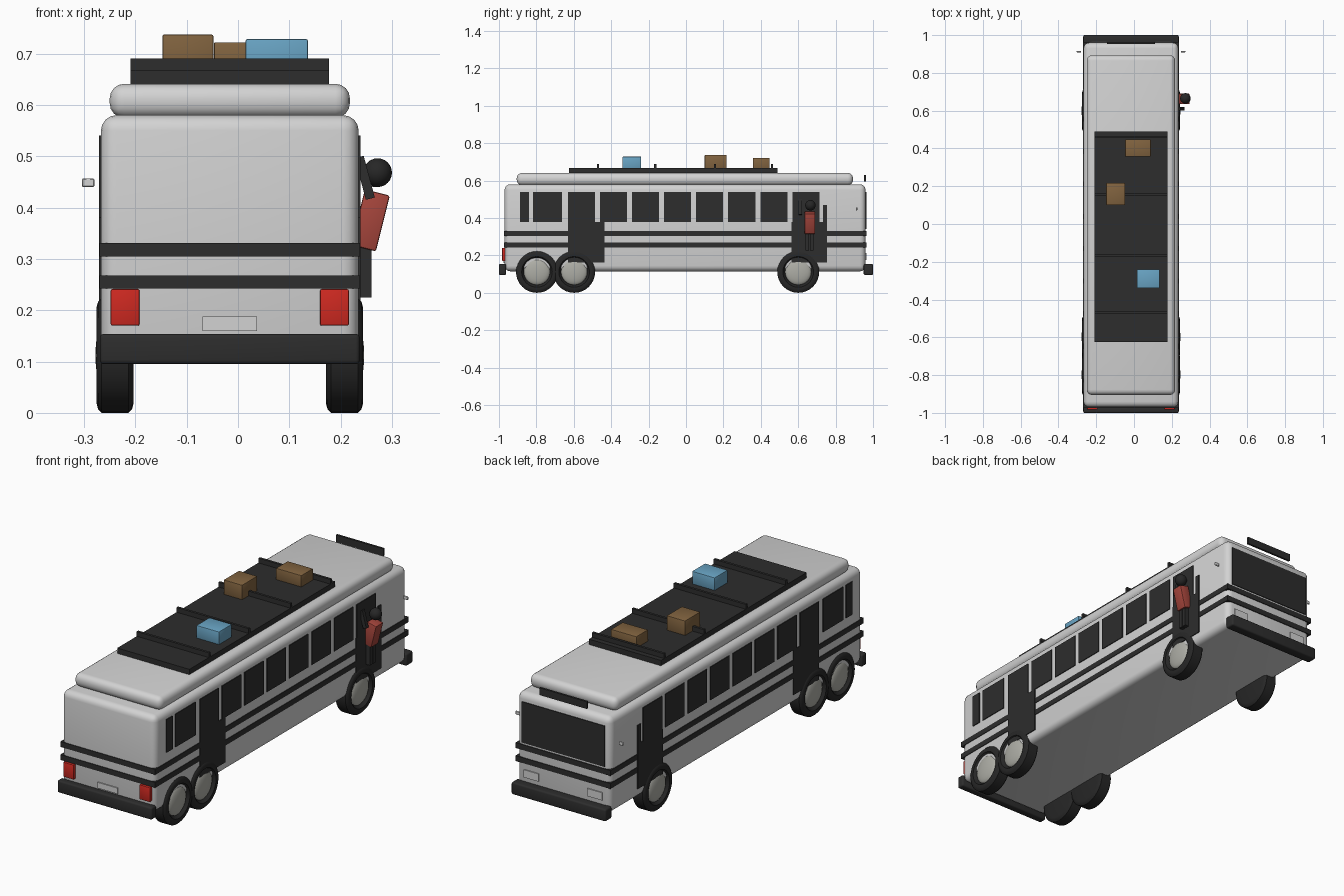
import bpy, bmesh, math
from mathutils import Vector, Matrix

old = bpy.data.objects.get("Cube")
if old:
    bpy.data.objects.remove(old)


def mat(name, *rgb):
    m = bpy.data.materials.new(name)
    m.use_nodes = True
    m.diffuse_color = (*rgb, 1)
    bsdf = next(n for n in m.node_tree.nodes if n.type == 'BSDF_PRINCIPLED')
    bsdf.inputs["Base Color"].default_value = (*rgb, 1)
    return m


WHITE = mat("body white", .65, .65, .65)
DARK = mat("dark trim", .026, .026, .026)
TYRE = mat("tyre rubber", .02, .02, .02)
HUB = mat("hub metal", .42, .42, .38)
LAMP = mat("lamp red", .62, .022, .015)
SHIRT = mat("shirt red", .38, .06, .045)
BROWN = mat("luggage brown", .22, .125, .05)
BLUE = mat("luggage blue", .14, .37, .55)

CX = -0.016          # centre line of the bus
HALF = 0.251         # half width of the body


def finish(name, bm, material, smooth=False):
    me = bpy.data.meshes.new(name)
    bmesh.ops.recalc_face_normals(bm, faces=bm.faces)
    bm.to_mesh(me)
    bm.free()
    me.materials.append(material)
    ob = bpy.data.objects.new(name, me)
    bpy.context.collection.objects.link(ob)
    if smooth:
        bpy.ops.object.select_all(action='DESELECT')
        ob.select_set(True)
        bpy.context.view_layer.objects.active = ob
        bpy.ops.object.shade_smooth_by_angle(angle=math.radians(40))
    return ob


def box(name, material, x, y, z, bevel=0, segments=3, matrix=None):
    """Box from (low, high) pairs, with optional rounded edges."""
    bm = bmesh.new()
    bmesh.ops.create_cube(bm, size=1)
    lo, hi = (Vector(v) for v in zip(x, y, z))
    bmesh.ops.scale(bm, vec=hi - lo, verts=bm.verts)
    bmesh.ops.translate(bm, vec=(lo + hi) / 2, verts=bm.verts)
    if bevel:
        bmesh.ops.bevel(bm, geom=bm.edges[:], offset=bevel, segments=segments,
                        profile=0.5, affect='EDGES')
    if matrix:
        bmesh.ops.transform(bm, matrix=matrix, verts=bm.verts)
    return finish(name, bm, material, bevel > 0)


def centred(half):
    return (CX - half, CX + half)


def side_plate(name, material, side, y, z):
    """Thin plate on the left (1) or right (-1) wall."""
    a, b = CX + side * (HALF - .004), CX + side * (HALF + .004)
    return box(name, material, (min(a, b), max(a, b)), y, z)


# Body, roof cap and wrap-round stripes
box("body", WHITE, centred(HALF), (-.97, .96), (.115, .58), .03, 4)
box("roof_cap", WHITE, centred(.234), (-.905, .893), (.575, .641), .028, 4)
for name, z in (("upper_stripe", (.305, .331)), ("lower_stripe", (.242, .268))):
    box(name, DARK, centred(HALF + .003), (-.973, .964), z)

# Bumpers
box("rear_bumper", DARK, centred(.253), (-1, -.962), (.095, .154), .008)
box("front_bumper", DARK, centred(.253), (.95, 1), (.095, .154), .008)

# Windows, doors and mirrors on both sides
for side, tag in ((1, "left"), (-1, "right")):
    spans = [(-.888, -.84), (-.818, -.663)]
    spans += [(-.632 + .1715 * i, -.487 + .1715 * i) for i in range(8)]
    for i, y in enumerate(spans):
        side_plate(f"{tag}_window_{i + 1}", DARK, side, y, (.38, .54))
    side_plate(f"{tag}_rear_door", DARK, side, (-.632, -.437), (.162, .38))
    side_plate(f"{tag}_front_door", DARK, side, (.563, .733), (.162, .38))
    side_plate(f"{tag}_door_post", DARK, side, (.733, .755), (.162, .47))
    mx = CX + side * .276
    box(f"{tag}_mirror", WHITE, (mx - .012, mx + .012), (.909, .916),
        (.44, .457), .002, 1)

# Wheels: lathed tyre with a recessed domed hub
TYRE_PROFILE = [(-.036, 0), (-.036, .094), (-.033, .105), (-.026, .112),
                (.026, .112), (.033, .105), (.036, .094), (.036, .082),
                (.02, .07), (.02, 0)]
for side, tag in ((1, "left"), (-1, "right")):
    for pos, y in (("rear", -.797), ("middle", -.598), ("front", .6)):
        centre = Vector((CX + side * .2235, y, .112))
        bm = bmesh.new()
        vs = [bm.verts.new((u * side, 0, r)) for u, r in TYRE_PROFILE]
        es = [bm.edges.new(p) for p in zip(vs, vs[1:])]
        bmesh.ops.spin(bm, geom=vs + es, cent=(0, 0, 0), axis=(1, 0, 0),
                       angle=math.tau, steps=32, use_merge=True)
        bmesh.ops.remove_doubles(bm, verts=bm.verts, dist=1e-4)
        bmesh.ops.translate(bm, vec=centre, verts=bm.verts)
        finish(f"{tag}_{pos}_tyre", bm, TYRE, True)
        bm = bmesh.new()
        bmesh.ops.create_uvsphere(bm, u_segments=24, v_segments=12, radius=.07)
        bmesh.ops.scale(bm, vec=(.26, 1, 1), verts=bm.verts)
        bmesh.ops.translate(bm, vec=centre + Vector((side * .02, 0, 0)),
                            verts=bm.verts)
        finish(f"{tag}_{pos}_hub", bm, HUB, True)

# Front end: windscreen, roof sign, headlights
box("windscreen", DARK, centred(.223), (.956, .964), (.34, .538))
box("roof_sign", DARK, centred(.127), (.953, .963), (.595, .63))
for side, tag in ((1, "left"), (-1, "right")):
    x = CX + side * .17
    box(f"{tag}_headlight", WHITE, (x - .04, x + .04), (.956, .965), (.175, .212))
    # Rear lamps
    x = CX + side * .204
    box(f"{tag}_rear_lamp", LAMP, (x - .028, x + .028), (-.983, -.96),
        (.17, .241), .003, 2)
box("rear_plate", WHITE, centred(.053), (-.975, -.967), (.16, .188))

# Roof rack with cross bars and luggage
box("roof_rack", DARK, centred(.193), (-.625, .49), (.641, .667))
for i, y in enumerate((-.47, -.165, .155, .46)):
    box(f"rack_bar_{i + 1}", DARK, centred(.193), (y - .006, y + .006), (.66, .69))
box("blue_case", BLUE, (.015, .136), (-.34, -.24), (.66, .728), .003, 2)
box("tall_case", BROWN, (-.147, -.048), (.1, .217), (.66, .737), .003, 2)
box("long_case", BROWN, (-.047, .089), (.357, .447), (.66, .722), .003, 2)


# Passenger leaning out of the front door
def tilted(x, y, z, degrees):
    return Matrix.Translation((x, y, z)) @ Matrix.Rotation(
        math.radians(degrees), 4, 'Y')


box("passenger_torso", SHIRT, (-.025, .025), (-.028, .028), (-.056, .056),
    .004, 2, tilted(.258, .662, .375, 14))
for i, y in enumerate((.648, .672)):
    box(f"passenger_leg_{i + 1}", DARK, (.235, .26), (y - .01, y + .01),
        (.225, .335))
box("passenger_arm", DARK, (-.009, .009), (-.009, .009), (-.042, .042),
    0, 1, tilted(.247, .61, .458, -15))
bm = bmesh.new()
bmesh.ops.create_uvsphere(bm, u_segments=20, v_segments=12, radius=.028)
bmesh.ops.translate(bm, vec=(.272, .665, .468), verts=bm.verts)
finish("passenger_head", bm, TYRE, True)
